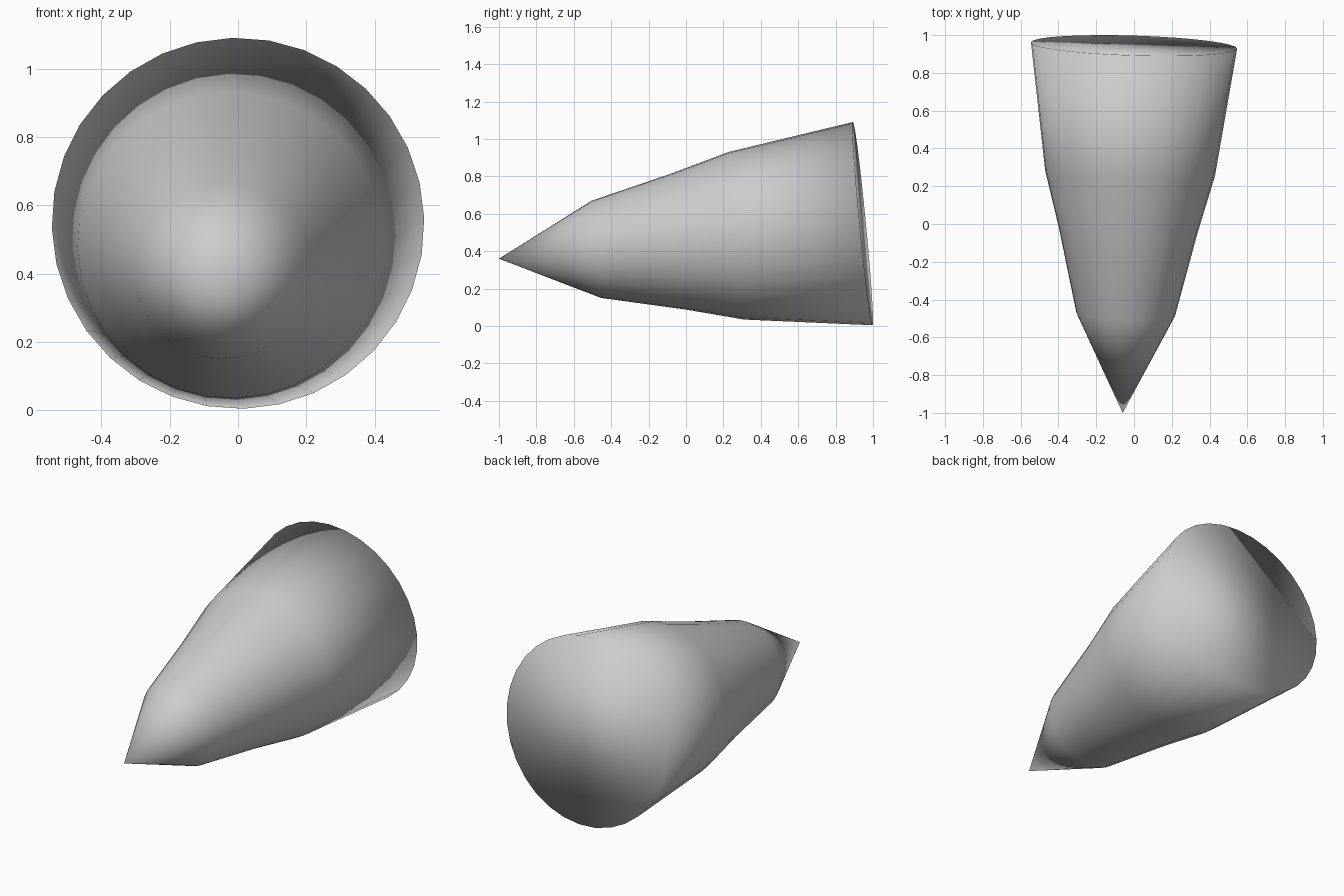
import bpy, bmesh, math
from mathutils import Vector

if "Cube" in bpy.data.objects:
    bpy.data.objects.remove(bpy.data.objects["Cube"])

SIDES = 32
tip = Vector((-0.06, -1.0, 0.36))
base = Vector((0.0, 0.945, 0.5475))
axis = (base - tip).normalized()
side = axis.cross(Vector((0, 0, 1))).normalized()
up = side.cross(axis)

# Distance from the tip along the axis, and radius
profile = [(0.523, 0.261), (0.97, 0.367), (1.276, 0.45), ((base - tip).length, 0.546)]

bm = bmesh.new()
apex = bm.verts.new(tip)


def ring(dist, radius):
    verts = []
    for i in range(SIDES):
        a = 2 * math.pi * i / SIDES + math.radians(1.5)
        offset = side * math.cos(a) + up * math.sin(a)
        verts.append(bm.verts.new(tip + axis * dist + offset * radius))
    return verts


rings = [ring(d, r) for d, r in profile]

# Pointed nose
for i in range(SIDES):
    bm.faces.new((apex, rings[0][i], rings[0][(i + 1) % SIDES]))

# Tapering body
for a, b in zip(rings, rings[1:]):
    for i in range(SIDES):
        j = (i + 1) % SIDES
        bm.faces.new((a[i], b[i], b[j], a[j]))

# Closed wide end
bm.faces.new(rings[-1])
bmesh.ops.recalc_face_normals(bm, faces=bm.faces)

# Soft shading runs over the whole surface, end cap included
for f in bm.faces:
    f.smooth = True

mesh = bpy.data.meshes.new("tapered_cone")
bm.to_mesh(mesh)
bm.free()
obj = bpy.data.objects.new("tapered_cone", mesh)
bpy.context.collection.objects.link(obj)
